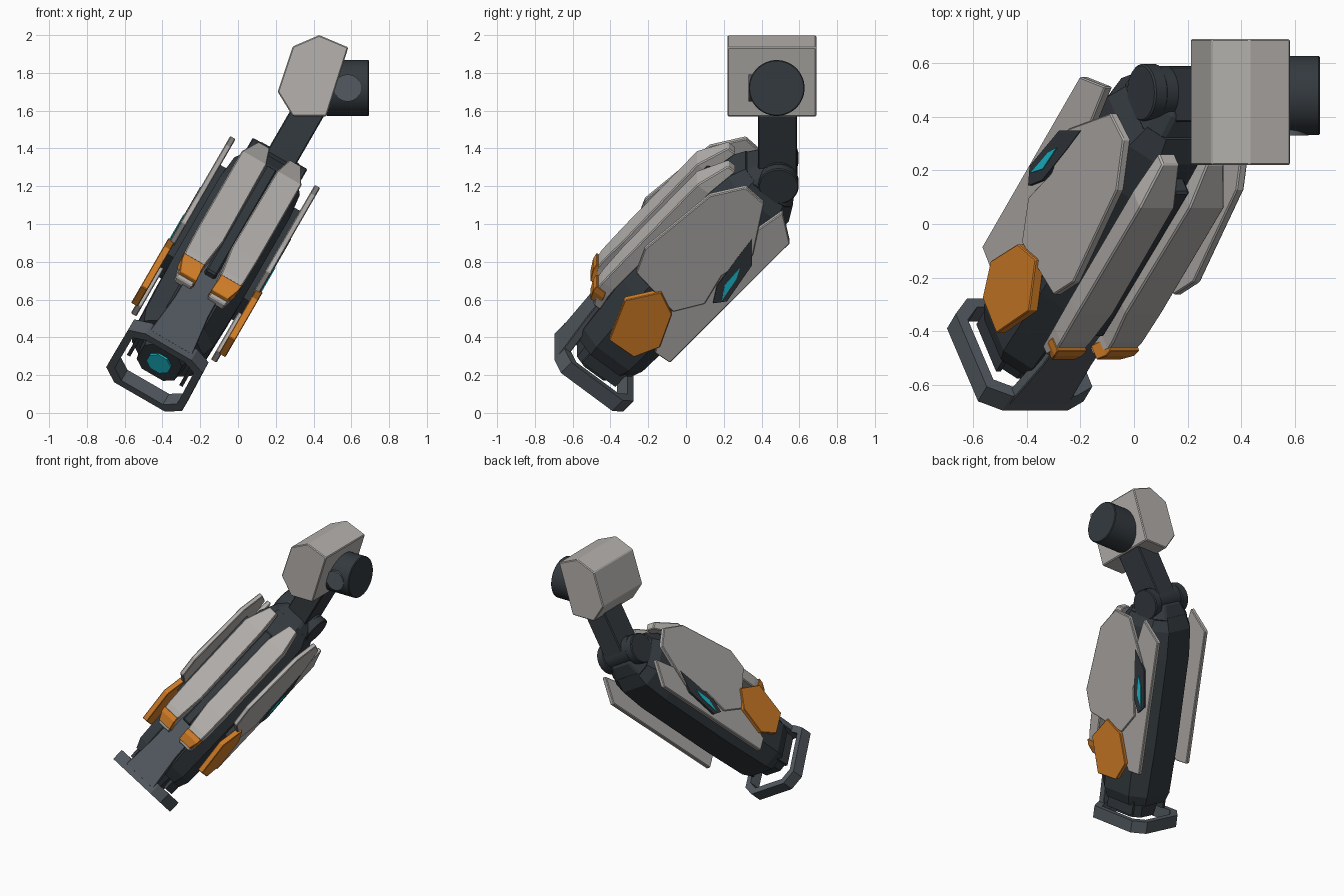
import bpy, bmesh, math
from mathutils import Matrix, Vector

if "Cube" in bpy.data.objects:
    bpy.data.objects.remove(bpy.data.objects["Cube"])

def mat(name, r, g, b):
    m = bpy.data.materials.new(name)
    m.diffuse_color = (r, g, b, 1)
    m.use_nodes = True
    m.node_tree.nodes["Principled BSDF"].inputs["Base Color"].default_value = m.diffuse_color
    return m

GREY = mat("warm_grey_armor", .46, .44, .42)
DARK = mat("dark_frame", .034, .042, .050)
SLATE = mat("slate_metal", .085, .10, .116)
ORANGE = mat("orange_trim", .68, .22, .022)
CYAN = mat("cyan_glow", .012, .55, .66)

# Elbow frame: side axis, forearm axis and outward normal
ELBOW = Vector((.175, .49, 1.29))
TILT, BEND = math.radians(30), math.radians(40)
side = Vector((math.cos(TILT), 0, -math.sin(TILT)))
up = Vector((math.sin(TILT), 0, math.cos(TILT)))
fore = -up * math.cos(BEND) + Vector((0, -1, 0)) * math.sin(BEND)
out = side.cross(-fore)

def frame(x, y, z, o):
    m = Matrix((x, y, z)).transposed().to_4x4()
    m.translation = o
    return m

FOREARM = frame(side, -fore, out, ELBOW)       # local point = (a, -l, h)
UPPER = frame(side, Vector((0, 1, 0)), up, ELBOW)
WORLD = Matrix.Identity(4)

def finish(name, bm, material, matrix, bevel=0):
    bmesh.ops.recalc_face_normals(bm, faces=bm.faces)
    if bevel:
        edges = [e for e in bm.edges if e.calc_face_angle(0) > .5]
        bmesh.ops.bevel(bm, geom=edges, offset=bevel, segments=1, affect='EDGES')
    bm.transform(matrix)
    me = bpy.data.meshes.new(name)
    bm.to_mesh(me)
    bm.free()
    me.materials.append(material)
    ob = bpy.data.objects.new(name, me)
    bpy.context.collection.objects.link(ob)
    return ob

def loft(name, rings, material, matrix, bevel=0):
    """Skin a stack of rings and cap both ends."""
    bm = bmesh.new()
    vs = [[bm.verts.new(p) for p in r] for r in rings]
    n = len(vs[0])
    for r0, r1 in zip(vs, vs[1:]):
        for i in range(n):
            j = (i + 1) % n
            bm.faces.new((r0[i], r0[j], r1[j], r1[i]))
    bm.faces.new(vs[0])
    bm.faces.new(vs[-1])
    return finish(name, bm, material, matrix, bevel)

def side_plate(name, pts, a0, a1, material, bevel=0):
    """Outline given as (l, h), extruded along the side axis."""
    return loft(name, [[(a, -l, h) for l, h in pts] for a in (a0, a1)], material, FOREARM, bevel)

def box(name, lo, hi, material, matrix, bevel=0):
    rect = [(lo[0], lo[1]), (hi[0], lo[1]), (hi[0], hi[1]), (lo[0], hi[1])]
    return loft(name, [[(x, y, z) for x, y in rect] for z in (lo[2], hi[2])], material, matrix, bevel)

def slab(name, sections, material, bevel=0):
    """Rectangular sections (a0, a1, l, low, high) along the forearm."""
    rings = [[(p, -l, lo), (q, -l, lo), (q, -l, hi), (p, -l, hi)] for p, q, l, lo, hi in sections]
    return loft(name, rings, material, FOREARM, bevel)

def disc(name, centre, axis, r, half, n, material, matrix, bevel=0):
    """Round or many-sided drum along one local axis."""
    rings = []
    for t in (-half, half):
        ring = []
        for i in range(n):
            w = 2 * math.pi * (i + .5) / n
            p = [r * math.cos(w), r * math.sin(w)]
            p.insert(axis, t)
            ring.append(Vector(centre) + Vector(p))
        rings.append(ring)
    ob = loft(name, rings, material, matrix, bevel)
    if n > 12:
        bpy.ops.object.select_all(action='DESELECT')
        ob.select_set(True)
        bpy.context.view_layer.objects.active = ob
        bpy.ops.object.shade_smooth_by_angle(angle=math.radians(35))
    return ob

def octagon(l, w, lo, hi, c):
    return [(w, -l, lo + c), (w, -l, hi - c), (w - c, -l, hi), (c - w, -l, hi),
            (-w, -l, hi - c), (-w, -l, lo + c), (c - w, -l, lo), (w - c, -l, lo)]

# Forearm shell, collar and wrist socket
loft("forearm_body", [octagon(.07, .155, -.16, .17, .06), octagon(.16, .20, -.205, .215, .09),
                      octagon(.35, .215, -.22, .25, .10), octagon(1.0, .215, -.215, .24, .10),
                      octagon(1.36, .205, -.20, .205, .09), octagon(1.43, .18, -.18, .18, .08)],
     DARK, FOREARM)
loft("elbow_collar", [octagon(-.01, .125, -.11, .12, .05), octagon(.09, .17, -.17, .17, .06)],
     DARK, FOREARM, .01)
loft("wrist_socket", [octagon(1.42, .13, -.14, .12, .05), octagon(1.535, .115, -.125, .105, .05)],
     DARK, FOREARM)
disc("wrist_lamp", (0, -1.54, -.01), 1, .07, .006, 8, CYAN, FOREARM)

# Wrist guard: hollow band plus the bar joining it to the forearm
outline = [(.14, .21), (.225, .165), (.232, -.19), (.155, -.265),
           (-.155, -.265), (-.232, -.19), (-.23, .165), (-.14, .21)]
bm = bmesh.new()
loops = [[bm.verts.new((a * k, -l, (h + .03) * k - .03)) for a, h in outline]
         for k, l in ((1, 1.51), (1, 1.595), (.82, 1.595), (.82, 1.51))]
for q in range(4):
    for i in range(8):
        j = (i + 1) % 8
        A, B = loops[q], loops[(q + 1) % 4]
        bm.faces.new((A[i], A[j], B[j], B[i]))
finish("wrist_guard", bm, SLATE, FOREARM)
slab("guard_bar", [(-w, w, l, h - .045, h) for w, l, h in
                   ((.10, .95, .265), (.105, 1.3, .235), (.13, 1.56, .21))], SLATE, .004)

# Centre rail between the long plates
box("centre_rail", (-.034, -1.07, .21), (.034, -.23, .295), DARK, FOREARM, .01)

big = [(.077, .162), (.09, .025), (.372, -.135), (.572, -.088), (.761, -.129),
       (.907, -.031), (.85, .272), (.707, .33), (.237, .275)]
low = [(.073, -.09), (.194, -.241), (1.162, -.224), (1.166, -.124), (1.0, -.02), (.33, -.04)]
tip = [(.849, .10), (1.01, .215), (1.251, .122), (1.246, -.046), (1.111, -.112), (.915, -.031)]
badge = [(.296, -.064), (.418, -.167), (.672, -.207), (.728, -.158), (.636, -.107), (.427, -.078)]
glow = [(.467, -.126), (.532, -.156), (.684, -.182), (.60, -.132)]

for s, tag in ((-1, "left"), (1, "right")):
    # Side armour with trim and glowing badge
    side_plate(tag + "_side_plate", big, s * .242, s * .275, GREY, .005)
    side_plate(tag + "_lower_plate", low, s * .228, s * .262, GREY, .005)
    side_plate(tag + "_orange_trim", tip, s * .248, s * .288, ORANGE, .004)
    side_plate(tag + "_badge", badge, s * .25, s * .278, DARK)
    side_plate(tag + "_badge_light", glow, s * .275, s * .282, CYAN)
    side_plate(tag + "_plate_mount", [(.25, -.10), (.25, .12), (.95, .10), (.95, -.10)],
               s * .18, s * .25, DARK)
    # Long outer plates sloping down at both ends, with orange caps
    slab(tag + "_long_plate", [(s * p, s * q, l, lo, hi) for p, q, l, lo, hi in (
        (.06, .132, .10, .21, .265), (.032, .182, .27, .25, .336), (.026, .182, .88, .255, .338),
        (.045, .178, 1.05, .255, .336), (.05, .173, 1.10, .25, .33), (.05, .15, 1.20, .225, .272))],
         GREY, .006)
    slab(tag + "_plate_cap", [(s * .05, s * .177, 1.088, .28, .344),
                              (s * .05, s * .172, 1.125, .265, .338),
                              (s * .045, s * .148, 1.183, .24, .308)], ORANGE, .003)
    # Small wrist fins
    box(tag + "_wrist_fin", (s * .16 - .01, -1.50, -.13), (s * .16 + .01, -1.40, .10), DARK, FOREARM)
    # Elbow hub caps
    disc(tag + "_elbow_cap", (s * .135, 0, -.01), 0, .107, .032, 32, DARK, UPPER, .006)

# Elbow hinge and upper arm
disc("elbow_hinge", (0, 0, 0), 0, .10, .115, 32, DARK, UPPER)
box("upper_arm", (-.067, -.11, -.02), (.102, .098, .52), DARK, UPPER, .006)

# Shoulder pad and shoulder drum
pad = [(.21, 1.70), (.29, 1.94), (.43, 2.0), (.584, 1.935), (.468, 1.57), (.29, 1.57)]
loft("shoulder_pad", [[(x, y, z) for x, z in pad] for y in (.22, .69)], GREY, WORLD, .006)
disc("shoulder_drum", (.58, .48, 1.72), 0, .148, .114, 40, DARK, WORLD, .005)
disc("drum_hub", (.58, .352, 1.72), 1, .072, .022, 24, SLATE, WORLD)
